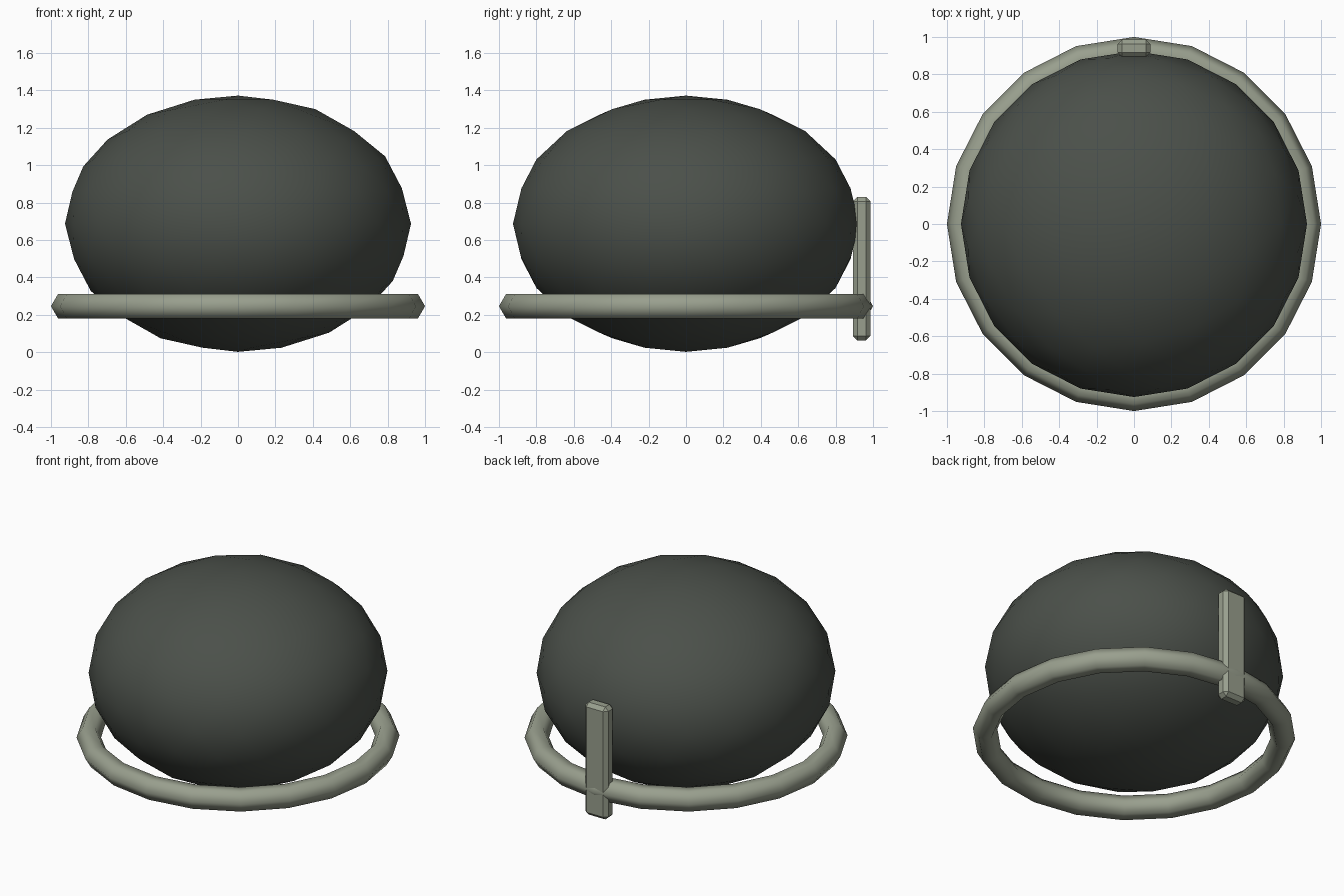
import bpy, bmesh, math
from mathutils import Matrix, Vector

if "Cube" in bpy.data.objects:
    bpy.data.objects.remove(bpy.data.objects["Cube"])


def material(name, color):
    m = bpy.data.materials.new(name)
    m.diffuse_color = (*color, 1.0)
    m.use_nodes = True
    m.node_tree.nodes["Principled BSDF"].inputs["Base Color"].default_value = m.diffuse_color
    return m


DARK = material("dark_charcoal_green", (0.070, 0.080, 0.068))
PALE = material("pale_grey_green", (0.318, 0.347, 0.270))


def add_object(name, bm, mat, smooth):
    bmesh.ops.recalc_face_normals(bm, faces=bm.faces)
    for f in bm.faces:
        f.smooth = smooth
    mesh = bpy.data.meshes.new(name)
    bm.to_mesh(mesh)
    bm.free()
    mesh.materials.append(mat)
    obj = bpy.data.objects.new(name, mesh)
    bpy.context.collection.objects.link(obj)
    return obj


# Flattened ball body
bm = bmesh.new()
bmesh.ops.create_icosphere(bm, subdivisions=3, radius=1.0)
bmesh.ops.transform(bm, verts=bm.verts, matrix=Matrix.Translation((0, 0, 0.687))
                    @ Matrix.Rotation(math.pi, 4, 'Z')
                    @ Matrix.Diagonal((0.925, 0.925, 0.685, 1)))
add_object("ball_body", bm, DARK, True)

# Ring around the lower half: hexagonal section, twenty segments
MAJOR, MINOR, SEGS, SIDES = 0.924, 0.076, 20, 6
bm = bmesh.new()
rings = []
for i in range(SEGS):
    a = 2 * math.pi * i / SEGS
    ring = []
    for j in range(SIDES):
        b = 2 * math.pi * j / SIDES
        r = MAJOR + MINOR * math.cos(b)
        ring.append(bm.verts.new((r * math.cos(a), r * math.sin(a),
                                  0.246 + MINOR * math.sin(b))))
    rings.append(ring)
for i in range(SEGS):
    p, q = rings[i], rings[(i + 1) % SEGS]
    for j in range(SIDES):
        k = (j + 1) % SIDES
        bm.faces.new((p[j], q[j], q[k], p[k]))
add_object("lower_ring", bm, PALE, True)

# Upright bevelled bar at the back
bm = bmesh.new()
bmesh.ops.create_cube(bm, size=1.0)
bmesh.ops.transform(bm, verts=bm.verts,
                    matrix=Matrix.Translation((0, 0.939, 0.447))
                    @ Matrix.Diagonal((0.174, 0.094, 0.768, 1)))
bmesh.ops.bevel(bm, geom=bm.edges[:], offset=0.024, segments=1,
                affect='EDGES', profile=0.5)
add_object("back_bar", bm, PALE, False)
